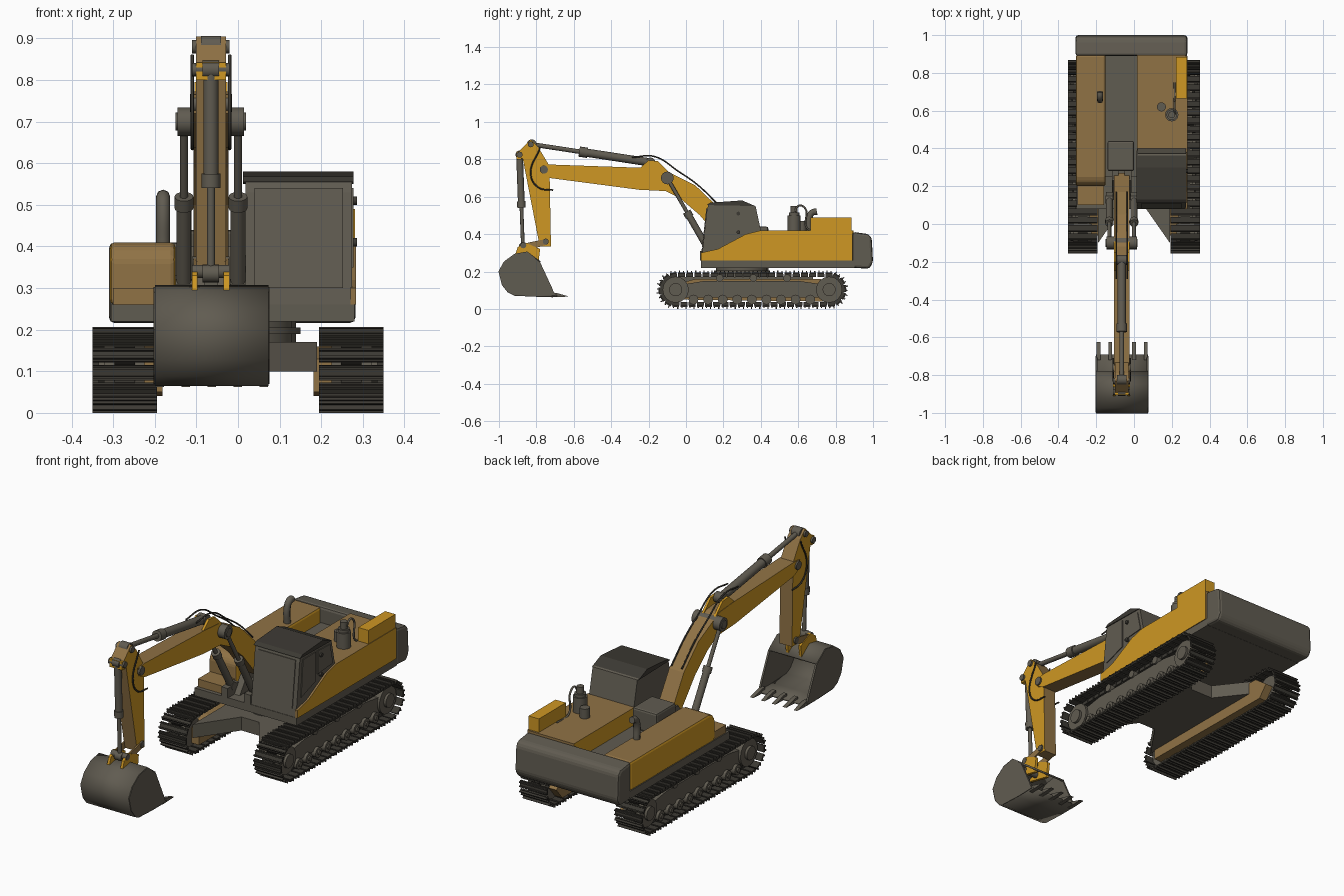
import bpy, bmesh, math
from mathutils import Vector, Matrix

if "Cube" in bpy.data.objects:
    bpy.data.objects.remove(bpy.data.objects["Cube"])


def material(name, rgb):
    m = bpy.data.materials.new(name)
    m.use_nodes = True
    m.diffuse_color = (*rgb, 1)
    bsdf = next(n for n in m.node_tree.nodes if n.type == 'BSDF_PRINCIPLED')
    bsdf.inputs["Base Color"].default_value = (*rgb, 1)
    return m


YELLOW = material("yellow paint", (0.62, 0.31, 0.017))
TAN = material("tan paint", (0.28, 0.17, 0.06))
GREY = material("warm grey", (0.118, 0.106, 0.082))
DARK = material("dark steel", (0.045, 0.041, 0.033))
PAINT = (YELLOW, TAN)
BOOM_X = -0.065


def finish(name, bm, mats, smooth=False):
    """Make an object; painted parts are yellow on the sides and tan elsewhere."""
    bmesh.ops.recalc_face_normals(bm, faces=bm.faces)
    mats = mats if isinstance(mats, tuple) else (mats,)
    if len(mats) > 1:
        for f in bm.faces:
            f.material_index = 0 if abs(f.normal.x) > 0.5 else 1
    me = bpy.data.meshes.new(name)
    bm.to_mesh(me)
    bm.free()
    for m in mats:
        me.materials.append(m)
    ob = bpy.data.objects.new(name, me)
    bpy.context.collection.objects.link(ob)
    if smooth:
        bpy.ops.object.select_all(action='DESELECT')
        ob.select_set(True)
        bpy.context.view_layer.objects.active = ob
        bpy.ops.object.shade_smooth_by_angle(angle=math.radians(35))
    return ob


def bevel(ob, width):
    b = ob.modifiers.new("bevel", 'BEVEL')
    b.width, b.segments, b.limit_method = width, 2, 'ANGLE'
    return ob


def prism(name, pts, x0, x1, mats):
    """Side profile of (y, z) points pushed across x."""
    bm = bmesh.new()
    face = bm.faces.new([bm.verts.new((x0, y, z)) for y, z in pts])
    new = bmesh.ops.extrude_face_region(bm, geom=[face])["geom"]
    bmesh.ops.translate(bm, vec=(x1 - x0, 0, 0),
                        verts=[v for v in new if isinstance(v, bmesh.types.BMVert)])
    return finish(name, bm, mats)


def box(name, x0, x1, y0, y1, z0, z1, mats):
    return prism(name, [(y0, z0), (y1, z0), (y1, z1), (y0, z1)], x0, x1, mats)


def add_rod(bm, a, b, r, seg=16):
    a, b = Vector(a), Vector(b)
    rot = (b - a).to_track_quat('Z', 'Y').to_matrix().to_4x4()
    bmesh.ops.create_cone(bm, cap_ends=True, segments=seg, radius1=r, radius2=r,
                          depth=(b - a).length, matrix=Matrix.Translation((a + b) / 2) @ rot)


def rods(name, items, mat):
    bm = bmesh.new()
    for a, b, r in items:
        add_rod(bm, a, b, r)
    return finish(name, bm, mat, True)


def tube(name, pts, r, mat):
    cu = bpy.data.curves.new(name, 'CURVE')
    cu.dimensions, cu.bevel_depth, cu.bevel_resolution = '3D', r, 2
    cu.use_fill_caps = True
    sp = cu.splines.new('BEZIER')
    sp.bezier_points.add(len(pts) - 1)
    for p, co in zip(sp.bezier_points, pts):
        p.co = co
        p.handle_left_type = p.handle_right_type = 'AUTO'
    cu.materials.append(mat)
    ob = bpy.data.objects.new(name, cu)
    bpy.context.collection.objects.link(ob)


def ram(name, x, a, b, r, share):
    """Hydraulic cylinder: barrel from a, thin rod on to b, eyes at both ends."""
    a, b = Vector((x, *a)), Vector((x, *b))
    m = a.lerp(b, share)
    n = a.lerp(b, share - 0.07)
    side = Vector((r * 1.1, 0, 0))
    rods(name, [(a, m, r), (n, m, r * 1.25), (m, b, r * 0.55),
                (a - side, a + side, r * 1.2), (b - side, b + side, r * 1.2)], GREY)


# Crawler tracks: shoes follow a loop of two straights and two half circles
Y0, Y1, ZC, R = -0.055, 0.765, 0.103, 0.088
RUN, ARC = Y1 - Y0, math.pi * R


def on_track(s):
    if s < RUN:
        return Y0 + s, ZC - R, 0
    if s < RUN + ARC:
        t = (s - RUN) / R
        return Y1 + R * math.sin(t), ZC - R * math.cos(t), t
    if s < 2 * RUN + ARC:
        return Y1 - (s - RUN - ARC), ZC + R, math.pi
    t = (s - 2 * RUN - ARC) / R
    return Y0 - R * math.sin(t), ZC + R * math.cos(t), math.pi + t


for side, label in ((1, "left"), (-1, "right")):
    bm = bmesh.new()
    count = 50
    pitch = 2 * (RUN + ARC) / count
    cx = side * 0.272
    for i in range(count):
        y, z, t = on_track(i * pitch)
        place = Matrix.Translation((cx, y, z)) @ Matrix.Rotation(t, 4, 'X')
        for oy, oz, wx, wy, wz in ((0, 0, .155, .036, .008), (.011, -.009, .155, .006, .012),
                                   (-.011, -.007, .155, .006, .008), (0, .012, .05, .038, .018)):
            bmesh.ops.create_cube(bm, size=1, matrix=place @ Matrix.Translation((0, oy, oz))
                                  @ Matrix.Diagonal((wx, wy, wz, 1)))
    finish(label + "_track_shoes", bm, DARK)

    # Track frame, rollers, idler and sprocket
    prism(label + "_track_frame", [(-.02, .06), (.73, .06), (.74, .13), (.6, .15), (.1, .15), (-.02, .13)],
          side * 0.235, side * 0.31, GREY)
    prism(label + "_inner_frame", [(-.06, .05), (.75, .04), (.8, .1), (.72, .16), (.05, .16), (-.06, .13)],
          side * 0.182, side * 0.235, TAN)
    wheels = [((side * .225, y, ZC), (side * .322, y, ZC), .07) for y in (Y0, Y1)]
    wheels += [((side * .31, y, ZC), (side * .335, y, ZC), .035) for y in (Y0, Y1)]
    for i in range(9):
        y = 0.04 + i * 0.078
        wheels.append(((side * .225, y, .05), (side * .325, y, .05), .026))
        wheels.append(((side * .31, y, .05), (side * .332, y, .05), .012))
    wheels += [((side * .23, y, .165), (side * .32, y, .165), .02) for y in (.18, .36, .54)]
    rods(label + "_rollers", wheels, GREY)
    # Splayed legs joining the track frame to the centre
    for front, y in (("front", -0.1), ("rear", 0.68)):
        bm = bmesh.new()
        inner = 0.1 if front == "front" else 0.5
        f = bm.faces.new([bm.verts.new((side * x, yy, .1)) for x, yy in
                          ((.05, inner), (.19, y), (.19, y + .2 if y < 0 else y - .2), (.1, .3))])
        up = bmesh.ops.extrude_face_region(bm, geom=[f])["geom"]
        bmesh.ops.translate(bm, vec=(0, 0, .07), verts=[v for v in up if isinstance(v, bmesh.types.BMVert)])
        finish(f"{label}_{front}_leg", bm, GREY)

# Centre frame and slewing ring
box("centre_frame", -.19, .19, .1, .52, .1, .17, GREY)
rods("slewing_ring", [((0, .3, .16), (0, .3, .225), .14), ((0, .3, .19), (0, .3, .205), .15)], GREY)

# Upper body
box("deck", -.305, .28, .08, .9, .22, .26, GREY)
box("centre_floor", -.15, .015, .25, .9, .255, .33, GREY)
box("engine_housing", .015, .272, .39, .895, .255, .42, PAINT)
prism("left_side_panel", [(.08, .26), (.89, .26), (.89, .42), (.4, .42), (.32, .4), (.17, .32), (.08, .3)],
      .27, .284, PAINT)
bevel(prism("right_hood", [(.2, .26), (.895, .26), (.895, .41), (.25, .41), (.22, .4), (.2, .37)],
            -.308, -.15, PAINT), .012)
box("front_step", -.3, -.16, .1, .2, .26, .3, TAN)
bevel(prism("counterweight", [(.89, .22), (.98, .215), (1, .25), (.993, .38), (.975, .4), (.89, .412)],
            -.31, .282, GREY), .014)
box("rear_intake_box", .222, .281, .665, .885, .42, .49, YELLOW)
bevel(box("valve_cover", -.14, .0, .28, .44, .33, .44, GREY), .01)
rods("muffler", [((.2, .578, .42), (.2, .578, .5), .035), ((.2, .578, .5), (.2, .578, .515), .028),
                 ((.2, .578, .51), (.2, .578, .55), .018), ((.145, .62, .42), (.145, .62, .47), .024)], GREY)
tube("exhaust_pipe", [(-.18, .66, .4), (-.18, .66, .49), (-.18, .675, .515), (-.18, .7, .52)], .017, GREY)
tube("handrail", [(.215, .75, .42), (.215, .65, .43), (.215, .635, .54), (.215, .6, .55), (.215, .6, .42)], .005, GREY)

# Cab with roof band, window plates and door handles
prism("cab", [(.08, .24), (.4, .24), (.4, .42), (.372, .55), (.3, .575), (.12, .56), (.112, .53)], .018, .274, GREY)
prism("cab_roof", [(.11, .555), (.37, .55), (.3, .58), (.13, .568)], .012, .278, DARK)
prism("door_window", [(.12, .35), (.24, .39), (.24, .54), (.135, .54)], .274, .278, GREY)
prism("rear_side_window", [(.255, .42), (.38, .43), (.357, .535), (.255, .54)], .274, .278, GREY)
prism("windscreen", [(.086, .3), (.082, .3), (.109, .54), (.113, .54)], .04, .252, GREY)
rods("cab_handles", [((.272, .28, z), (.286, .28, z), .01) for z in (.41, .51)], DARK)

# Boom, its foot brackets and pins
prism("boom", [(-.78, .765), (-.73, .772), (-.25, .755), (-.12, .745), (.05, .66), (.17, .545), (.27, .38),
               (.25, .33), (.19, .36), (.075, .5), (-.03, .59), (-.11, .63), (-.25, .637), (-.73, .7), (-.77, .72)],
      BOOM_X - .042, BOOM_X + .042, PAINT)
for x in (BOOM_X - .04, BOOM_X + .028):
    prism("arm_ram_bracket", [(-.25, .75), (-.2, .795), (-.15, .79), (-.08, .72)], x, x + .012, YELLOW)
    prism("boom_foot_bracket", [(.13, .26), (.34, .26), (.29, .4), (.23, .4)], x - .012, x + .024, GREY)
rods("boom_pins", [((BOOM_X - .08, -.1, .7), (BOOM_X + .08, -.1, .7), .034),
                   ((BOOM_X - .05, -.76, .745), (BOOM_X + .05, -.76, .745), .022)], GREY)
for x, label in ((BOOM_X - .065, "right"), (BOOM_X + .065, "left")):
    ram(label + "_boom_ram", x, (.13, .3), (-.1, .7), .018, .55)
    box(label + "_ram_foot", x - .018, x + .018, .075, .17, .26, .31, GREY)

# Arm and its rams
prism("arm", [(-.9, .835), (-.83, .905), (-.79, .865), (-.73, .765), (-.722, .335), (-.782, .335), (-.872, .8)],
      BOOM_X - .036, BOOM_X + .036, PAINT)
box("arm_top_plate", BOOM_X - .036, BOOM_X + .036, -.905, -.88, .8, .842, YELLOW)
ram("arm_ram", BOOM_X, (-.19, .783), (-.825, .88), .022, .6)
ram("bucket_ram", BOOM_X, (-.89, .825), (-.872, .335), .018, .58)
rods("arm_pins", [((BOOM_X - .045, y, z), (BOOM_X + .045, y, z), .016)
                  for y, z in ((-.83, .88), (-.89, .825), (-.75, .36), (-.87, .34), (-.87, .285))], GREY)
for x in (BOOM_X - .042, BOOM_X + .034):
    prism("bucket_link", [(-.885, .345), (-.84, .355), (-.74, .375), (-.74, .345), (-.855, .31)], x, x + .008, TAN)
    prism("bucket_ear", [(-.92, .27), (-.9, .33), (-.86, .355), (-.78, .32), (-.79, .24)], x - .004, x + .01, YELLOW)

# Bucket: curved shell, side plates and teeth
shell = [(-.78, .25), (-.85, .302), (-.915, .29), (-.97, .25), (-.998, .2), (-.98, .13),
         (-.95, .092), (-.915, .075), (-.8, .07), (-.69, .07)]
bm = bmesh.new()
rows = [[bm.verts.new((x, y, z)) for y, z in shell] for x in (-.2, .073)]
for i in range(len(shell) - 1):
    bm.faces.new((rows[0][i], rows[0][i + 1], rows[1][i + 1], rows[1][i]))
ob = finish("bucket_shell", bm, GREY, True)
thick = ob.modifiers.new("thickness", 'SOLIDIFY')
thick.thickness, thick.offset = .01, 0
for x in (-.203, .066):
    prism("bucket_side", shell[:-1] + [(-.7, .072), (-.715, .11)], x, x + .01, GREY)
for i in range(5):
    x = -.198 + i * .0625
    prism("bucket_tooth", [(-.72, .062), (-.625, .066), (-.69, .085), (-.72, .088)], x, x + .02, GREY)

# Hydraulic hoses
for dx in (-.03, .03):
    x = BOOM_X + dx
    tube("boom_hose", [(x, -.29, .81), (x, -.17, .815), (x, -.04, .735), (x, .06, .665), (x, .17, .56)], .004, DARK)
    tube("arm_hose", [(x * 1.0 + dx * .5, -.78, .86), (x + dx * .5, -.83, .72), (x + dx * .5, -.79, .65),
                      (x + dx * .5, -.71, .635)], .004, DARK)
